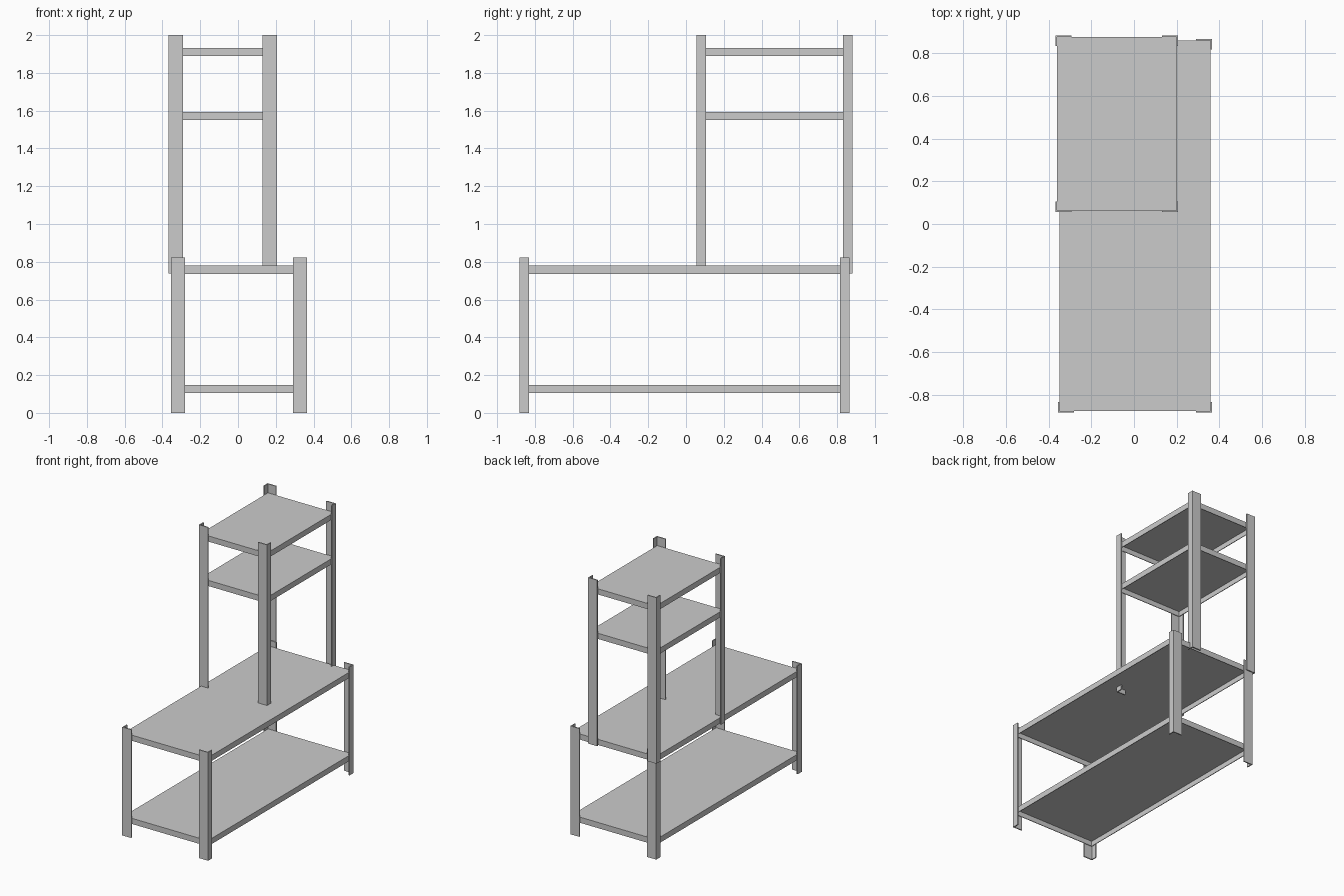
import bpy, bmesh

if "Cube" in bpy.data.objects:
    bpy.data.objects.remove(bpy.data.objects["Cube"])

LEG_T = 0.008           # angle-iron thickness
LEG_X, LEG_Y = 0.076, 0.05
SHELF_T = 0.005


def finish(name, bm):
    bmesh.ops.recalc_face_normals(bm, faces=bm.faces)
    mesh = bpy.data.meshes.new(name)
    bm.to_mesh(mesh)
    bm.free()
    obj = bpy.data.objects.new(name, mesh)
    bpy.context.collection.objects.link(obj)
    return obj


def prism(bm, outline, z0, z1):
    face = bm.faces.new([bm.verts.new((x, y, z0)) for x, y in outline])
    ext = bmesh.ops.extrude_face_region(bm, geom=[face])
    verts = [v for v in ext["geom"] if isinstance(v, bmesh.types.BMVert)]
    bmesh.ops.translate(bm, verts=verts, vec=(0, 0, z1 - z0))


def angle_leg(name, x, y, sx, sy, z0, z1):
    """L-section post: outer corner at x, y, flanges running along sx, sy."""
    section = [(0, 0), (LEG_X, 0), (LEG_X, LEG_T), (LEG_T, LEG_T),
               (LEG_T, LEG_Y), (0, LEG_Y)]
    bm = bmesh.new()
    prism(bm, [(x + sx * a, y + sy * b) for a, b in section], z0, z1)
    return finish(name, bm)


def tray_shelf(name, x0, x1, y0, y1, z0, z1):
    """Sheet shelf with folded-down rim, open underneath."""
    bm = bmesh.new()
    prism(bm, [(x0, y0), (x1, y0), (x1, y1), (x0, y1)], z0, z1)
    bmesh.ops.recalc_face_normals(bm, faces=bm.faces)
    bottom = [f for f in bm.faces if f.normal.z < -0.5]
    bmesh.ops.delete(bm, geom=bottom, context='FACES_ONLY')
    obj = finish(name, bm)
    # make sure the sheet faces outward before thickening inward
    if max(obj.data.polygons, key=lambda p: p.center.z).normal.z < 0:
        obj.data.flip_normals()
    mod = obj.modifiers.new("sheet", 'SOLIDIFY')
    mod.thickness = SHELF_T
    mod.offset = -1
    mod.use_even_offset = True
    return obj


def rack(name, x0, x1, y0, y1, z0, z1, shelves):
    for side, x, sx in (("left", x0, 1), ("right", x1, -1)):
        for end, y, sy in (("front", y0, 1), ("back", y1, -1)):
            angle_leg(f"{name}_{end}_{side}_leg", x, y, sx, sy, z0, z1)
    for i, (s0, s1) in enumerate(shelves, 1):
        tray_shelf(f"{name}_shelf_{i}", x0 + LEG_T, x1 - LEG_T,
                   y0 + LEG_T, y1 - LEG_T, s0, s1)


# Low bench and the taller tower standing on its back half
rack("bench", -0.356, 0.366, -0.882, 0.866, 0, 0.823,
     [(0.104, 0.147), (0.736, 0.779)])
rack("tower", -0.368, 0.206, 0.055, 0.882, 0.738, 2.0,
     [(1.551, 1.594), (1.889, 1.932)])
